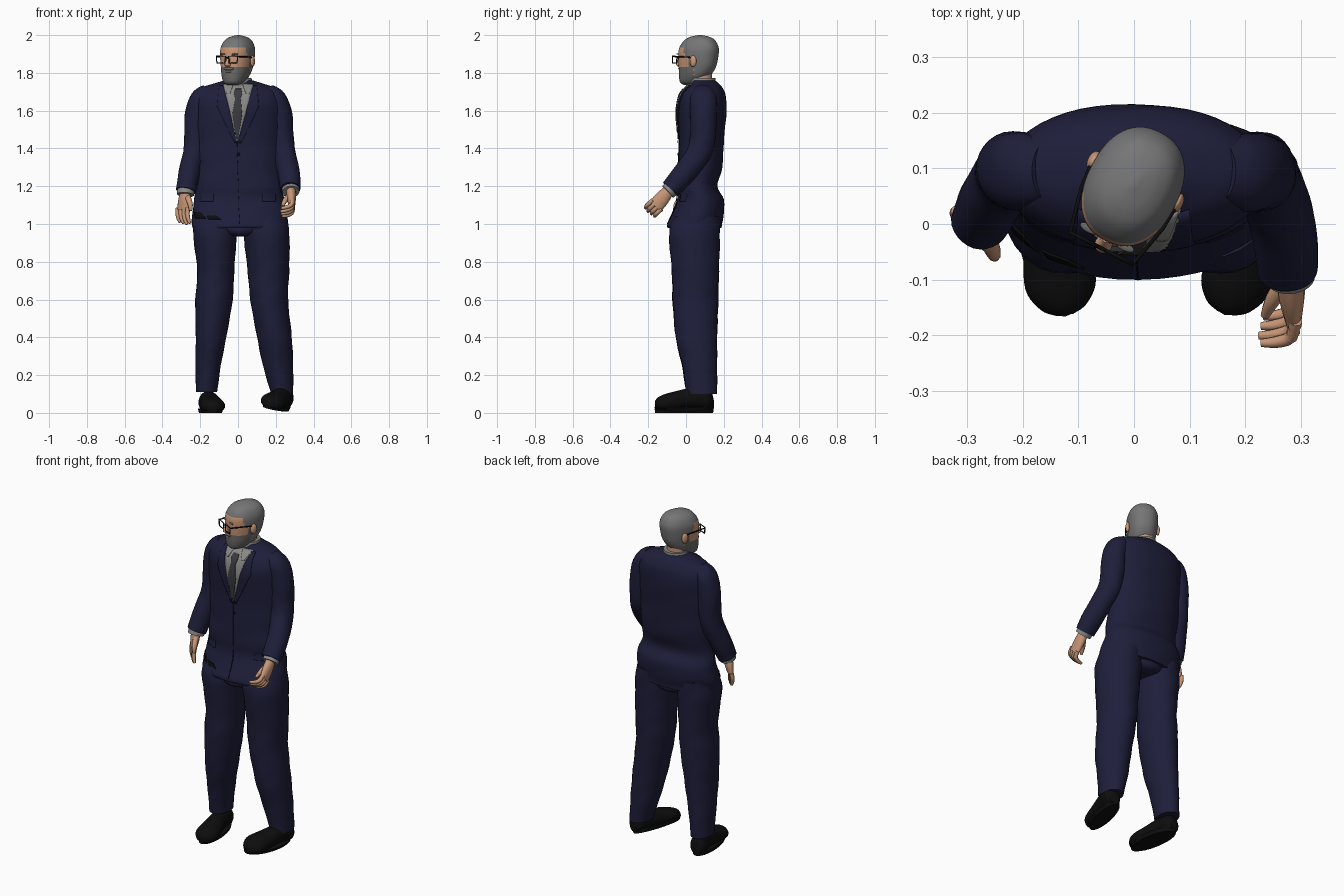
import bpy, bmesh, math
from mathutils import Vector, Matrix
from mathutils.bvhtree import BVHTree

cube = bpy.data.objects.get("Cube")
if cube:
    bpy.data.objects.remove(cube)


def material(name, r, g, b):
    m = bpy.data.materials.new(name)
    m.use_nodes = True
    m.diffuse_color = (r, g, b, 1)
    bsdf = next(n for n in m.node_tree.nodes if n.type == 'BSDF_PRINCIPLED')
    bsdf.inputs["Base Color"].default_value = (r, g, b, 1)
    bsdf.inputs["Roughness"].default_value = 0.8
    return m


NAVY = material("navy cloth", .013, .013, .043)
SKIN = material("skin", .58, .31, .185)
HAIR = material("grey hair", .18, .18, .185)
BEARD = material("beard grey", .15, .145, .14)
SHIRT = material("shirt grey", .25, .25, .24)
TIE = material("tie charcoal", .045, .045, .05)
BLACK = material("black", .004, .004, .004)
X, Z = Vector((1, 0, 0)), Vector((0, 0, 1))
made = []


def finish(name, bm, *mats):
    bmesh.ops.recalc_face_normals(bm, faces=bm.faces)
    me = bpy.data.meshes.new(name)
    bm.to_mesh(me)
    bm.free()
    for m in mats:
        me.materials.append(m)
    ob = bpy.data.objects.new(name, me)
    bpy.context.collection.objects.link(ob)
    made.append(ob)
    return ob


def spline(rows, steps):
    """Smooth curve through the rows."""
    rows = [Vector(r) for r in rows]
    out = []
    for i in range(len(rows) - 1):
        a, b, c, d = (rows[min(max(i + k, 0), len(rows) - 1)] for k in (-1, 0, 1, 2))
        for s in range(steps):
            t = s / steps
            out.append(b + (c - a) * (t / 2) + (a * 2 - b * 5 + c * 4 - d) * (t * t / 2)
                       + (b * 3 - a - c * 3 + d) * (t ** 3 / 2))
    return out + [rows[-1]]


def loft(name, rows, mats, tangent=None, ref=X, n=28, steps=5, power=2, fold=0,
         M=Matrix(), paint=None, floor=None):
    """Skin of rings (x, y, z, radius across, radius deep) along a path."""
    rows = spline(rows, steps)
    bm = bmesh.new()
    rings = []
    for i, r in enumerate(rows):
        ahead, behind = rows[min(i + 1, len(rows) - 1)], rows[max(i - 1, 0)]
        t = tangent or (Vector(ahead[:3]) - Vector(behind[:3])).normalized()
        u = (ref - t * t.dot(ref)).normalized()
        v = t.cross(u)
        ring = []
        for k in range(n):
            a = math.tau * k / n
            c, s = math.cos(a), math.sin(a)
            c, s = (math.copysign(abs(q) ** (2 / power), q) for q in (c, s))
            w = 1 + fold * math.sin(r[2] * 45 + 3 * math.sin(a * 2))
            p = Vector(r[:3]) + u * (c * r[3] * w) + v * (s * r[4] * w)
            if floor is not None:
                p.z = max(p.z, floor)
            ring.append(bm.verts.new(p))
        rings.append(ring)
    for a, b in zip(rings, rings[1:]):
        for k in range(n):
            bm.faces.new((a[k], a[k - 1], b[k - 1], b[k]))
    bm.faces.new(rings[0])
    bm.faces.new(rings[-1])
    if paint:
        for f in bm.faces:
            f.material_index = paint(f.calc_center_median())
    bm.transform(M)
    return finish(name, bm, *mats)


def ball(name, centre, size, mat, M=Matrix()):
    bm = bmesh.new()
    bmesh.ops.create_uvsphere(bm, u_segments=16, v_segments=10, radius=1,
                              matrix=M @ Matrix.Translation(centre) @ Matrix.Diagonal((*size, 1)))
    return finish(name, bm, mat)


# Jacket body
jacket = loft("jacket", [
    (.01, .046, .98, .25, .143), (.01, .046, 1.0, .253, .144), (.008, .065, 1.06, .25, .136),
    (.006, .077, 1.13, .238, .123), (.004, .06, 1.2, .224, .107), (.003, .075, 1.3, .222, .117),
    (0, .082, 1.45, .226, .119), (0, .085, 1.6, .232, .13), (0, .09, 1.68, .225, .12),
    (0, .096, 1.722, .19, .096), (.002, .098, 1.745, .125, .074), (.004, .093, 1.76, .075, .062)],
    [NAVY], Z, n=48, power=2.15, fold=.008)
bvh = BVHTree.FromPolygons([v.co for v in jacket.data.vertices],
                           [p.vertices[:] for p in jacket.data.polygons])


def plate(name, rows, mat, lift, cols=8, steps=8):
    """Thin panel laid on the jacket front; rows are (height, left edge, right edge)."""
    bm = bmesh.new()
    grid = []
    for a, b in zip(rows, rows[1:]):
        for s in range(steps + (b is rows[-1])):
            z, lo, hi = Vector(a).lerp(Vector(b), s / steps)
            line = []
            for k in range(cols + 1):
                x = lo + (hi - lo) * k / cols
                hit = bvh.ray_cast(Vector((x, -1, z)), Vector((0, 1, 0)))[0]
                line.append(bm.verts.new((x, (hit.y if hit else .04) - lift, z)))
            grid.append(line)
    for a, b in zip(grid, grid[1:]):
        for k in range(cols):
            bm.faces.new((a[k], a[k + 1], b[k + 1], b[k]))
    ob = finish(name, bm, mat)
    mod = ob.modifiers.new("thickness", 'SOLIDIFY')
    mod.thickness, mod.offset = .004, 0
    return ob


# Shirt front, tie, lapels and jacket details
plate("shirt_front", [(1.742, -.08, .085), (1.6, -.044, .046), (1.44, -.01, -.002)], SHIRT, .004)
plate("tie", [(1.715, -.014, .018), (1.69, -.022, .022), (1.665, -.014, .014),
              (1.58, -.03, .022), (1.45, -.01, 0)], TIE, .009)
for side, s in (("left", 1), ("right", -1)):
    def strip(z, a, b):
        return (z, min(a * s, b * s), max(a * s, b * s))
    plate(side + "_lapel", [strip(1.735, .08, .1), strip(1.62, .049, .11),
                            strip(1.59, .042, .095), strip(1.43, .002, .018)], NAVY, .004)
    plate(side + "_collar_wing", [strip(1.74, .025, .08), strip(1.69, .042, .06)], SHIRT, .007)
    plate(side + "_pocket_flap", [strip(1.16, .13, .2), strip(1.12, .13, .2)], NAVY, .001)
plate("jacket_opening", [(1.43, -.006, -.004), (1.0, .006, .008)], BLACK, .001, cols=1)
ball("jacket_button", (.002, -.04, 1.37), (.008, .006, .008), BLACK)
plate("pocket_shadow_outer", [(1.06, -.235, -.2), (1.03, -.225, -.17)], BLACK, .004)
plate("pocket_shadow_inner", [(1.045, -.165, -.12), (1.025, -.155, -.09)], BLACK, .004)

# Trousers
loft("trouser_seat", [(.012, .05, .935, .04, .08), (.012, .048, .955, .12, .128),
                      (.012, .055, 1.04, .22, .122)], [NAVY], Z)
loft("right_trouser_leg", [
    (-.115, .06, 1.04, .115, .12), (-.122, .045, .95, .116, .135), (-.118, .05, .75, .098, .125),
    (-.127, .05, .6, .099, .122), (-.143, .055, .4, .081, .11), (-.158, .07, .25, .067, .092),
    (-.166, .08, .11, .056, .08)], [NAVY], Z, fold=.012)
loft("left_trouser_leg", [
    (.135, .06, 1.04, .12, .12), (.15, .045, .95, .122, .135), (.161, .05, .75, .11, .125),
    (.165, .05, .6, .1, .12), (.193, .055, .4, .092, .11), (.212, .073, .25, .08, .092),
    (.234, .085, .1, .058, .08)], [NAVY], Z, fold=.012)

# Shoes
SHOE = [(0, .145, .045, .03, .038), (0, .12, .055, .046, .055), (0, .04, .06, .048, .055),
        (0, -.04, .047, .058, .05), (0, -.11, .037, .064, .042), (0, -.15, .03, .042, .032),
        (0, -.165, .028, .015, .018)]
SOLE = [(0, -.01, 0, .058, .155), (0, -.01, .022, .064, .158)]
for side, x, z, yaw, roll in (("right", -.147, 0, 8, 0), ("left", .203, .022, -16, 15)):
    M = (Matrix.Translation((x, 0, z)) @ Matrix.Rotation(math.radians(yaw), 4, 'Z')
         @ Matrix.Rotation(math.radians(roll), 4, 'Y'))
    loft(side + "_shoe", SHOE, [BLACK], Vector((0, -1, 0)), M=M, floor=.012)
    loft(side + "_sole", SOLE, [BLACK], Z, M=M, steps=1)

# Sleeves and shirt cuffs
LEFT = [(.16, .095, 1.715, .03, .05), (.198, .092, 1.665, .056, .07), (.221, .093, 1.58, .066, .07),
        (.23, .09, 1.47, .064, .068), (.242, .072, 1.385, .061, .066),
        (.262, .02, 1.305, .059, .062), (.273, -.038, 1.235, .058, .058),
        (.276, -.083, 1.185, .054, .052)]
RIGHT = [(-.16, .095, 1.715, .03, .05), (-.196, .094, 1.665, .056, .07),
         (-.217, .096, 1.58, .064, .07), (-.222, .095, 1.48, .062, .068),
         (-.232, .082, 1.38, .058, .066), (-.256, .045, 1.28, .057, .061),
         (-.276, .005, 1.175, .053, .054)]
loft("left_sleeve", LEFT, [NAVY], fold=.012)
loft("right_sleeve", RIGHT, [NAVY], fold=.012)
loft("left_cuff", [(.278, -.07, 1.195, .047, .045), (.28, -.096, 1.17, .045, .043)], [SHIRT])
loft("right_cuff", [(-.275, .01, 1.19, .046, .046), (-.278, 0, 1.155, .045, .045)], [SHIRT])


# Hands: palm, four fingers and a thumb
def hand(side, wrist, knuckles, spread, bends, thumb):
    wrist, knuckles, spread = Vector(wrist), Vector(knuckles), Vector(spread)
    loft(side + "_palm", [(*wrist, .028, .025), (*wrist.lerp(knuckles, .5), .039, .024),
                          (*knuckles, .04, .016)], [SKIN], ref=spread.normalized(), n=16)
    for i, finger in enumerate(("index", "middle", "ring", "little")):
        p = knuckles + spread * (1 - i * 2 / 3)
        pts = [p + Vector(b) * (1 - .07 * abs(i - 1)) for b in bends]
        ref = Vector((.1, .7, .5)) if side == "left" else X
        loft(side + "_" + finger + "_finger",
             [(*q, r, r) for q, r in zip(pts, (.0125, .012, .0105, .007))],
             [SKIN], ref=ref, n=10, steps=3)
    loft(side + "_thumb", [(*q, r, r) for q, r in zip(thumb, (.016, .014, .008))],
         [SKIN], ref=Vector((1, .3, 0)), n=10)


hand("left", (.28, -.085, 1.185), (.286, -.163, 1.092), (0, -.023, .023),
     [(.004, .012, .012), (-.004, -.018, -.014), (-.032, -.028, -.028), (-.062, -.03, -.034)],
     [(.275, -.1, 1.155), (.25, -.135, 1.125), (.235, -.165, 1.095)])
hand("right", (-.279, .003, 1.17), (-.291, -.004, 1.075), (.026, -.026, 0),
     [(0, 0, .012), (-.003, -.004, -.02), (.002, -.012, -.052), (.012, -.018, -.078)],
     [(-.265, -.02, 1.14), (-.253, -.05, 1.105), (-.25, -.06, 1.07)])

# Neck and shirt collar
loft("neck", [(.003, .09, 1.71, .06, .06), (0, .08, 1.77, .056, .058), (0, .08, 1.83, .056, .06)],
     [SKIN], Z)
loft("shirt_collar", [(.004, .088, 1.72, .078, .072), (.004, .09, 1.772, .068, .066)], [SHIRT], Z)


# Head, turned towards the right shoulder
def head_paint(c):
    if c.y < -.045:
        hairline = 1.935
    elif c.y < .012:
        hairline = 1.885
    else:
        hairline = 1.775
    if c.z > hairline:
        return 1
    return 2 if c.y < .01 and c.z < 1.83 + .05 * (c.y > -.02) else 0


H = Matrix.Translation((-.003, .065, 0)) @ Matrix.Rotation(math.radians(-27), 4, 'Z')
loft("head", [
    (0, -.055, 1.735, .025, .025), (0, -.045, 1.75, .05, .055), (0, -.022, 1.785, .067, .084),
    (0, -.006, 1.83, .076, .1), (0, 0, 1.88, .082, .107), (0, .004, 1.93, .082, .107),
    (0, .008, 1.97, .066, .085), (0, .01, 1.99, .04, .054), (0, .01, 2.0, .006, .01)],
    [SKIN, HAIR, BEARD], Z, n=56, steps=8, power=2.3, M=H, paint=head_paint)
loft("nose", [(0, -.1, 1.885, .008, .01), (0, -.112, 1.86, .011, .014),
              (0, -.114, 1.842, .016, .016), (0, -.108, 1.833, .01, .01)], [SKIN], Z, n=14, M=H)
ball("moustache", (0, -.1, 1.822), (.03, .012, .009), BEARD, H)
ball("lips", (0, -.102, 1.806), (.02, .009, .005), SKIN, H)
for side, s in (("left", 1), ("right", -1)):
    ball(side + "_ear", (s * .084, .012, 1.862), (.011, .019, .03), SKIN, H)
    ball(side + "_eyebrow", (s * .035, -.1, 1.9), (.019, .008, .004), BEARD, H)


# Glasses
def wire(name, pts, closed=False):
    cu = bpy.data.curves.new(name, 'CURVE')
    cu.dimensions = '3D'
    cu.bevel_depth, cu.bevel_resolution = .0035, 1
    sp = cu.splines.new('POLY')
    sp.points.add(len(pts) - 1)
    for p, q in zip(sp.points, pts):
        p.co = (*(H @ Vector(q)), 1)
    sp.use_cyclic_u = closed
    cu.materials.append(BLACK)
    bpy.context.collection.objects.link(bpy.data.objects.new(name, cu))


for side, s in (("left", 1), ("right", -1)):
    wire(side + "_rim", [(s * x, -.122, z) for x, z in
                         ((.009, 1.888), (.063, 1.89), (.06, 1.853), (.013, 1.851))], True)
    wire(side + "_temple", [(s * .063, -.122, 1.886), (s * .082, -.04, 1.885), (s * .086, .02, 1.88)])
wire("glasses_bridge", [(-.009, -.122, 1.88), (.009, -.122, 1.88)])

# Smooth shading with sharp edges kept
bpy.ops.object.select_all(action='DESELECT')
for ob in made:
    ob.select_set(True)
bpy.context.view_layer.objects.active = made[0]
bpy.ops.object.shade_smooth_by_angle(angle=math.radians(45))
